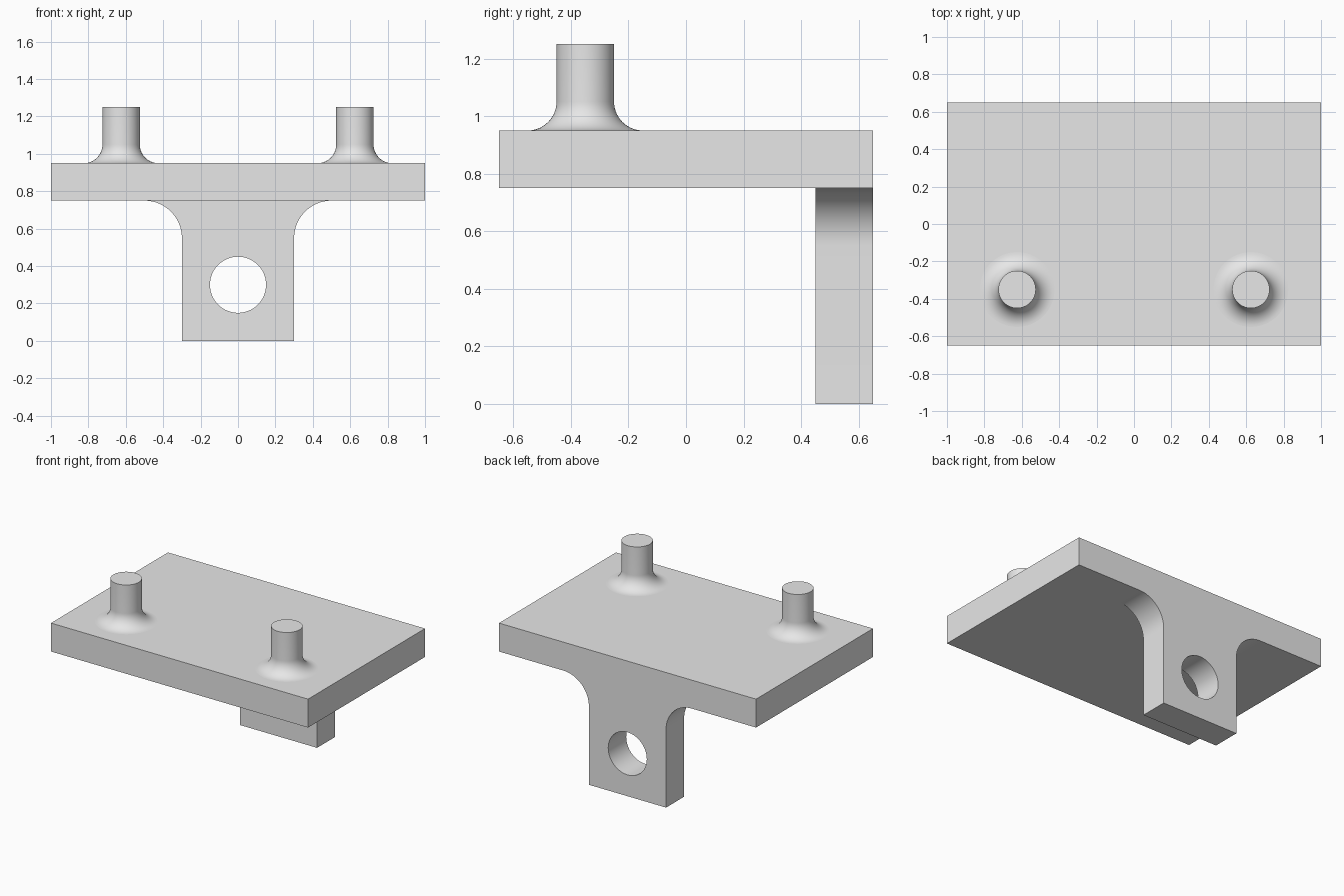
import bpy, bmesh, math

if "Cube" in bpy.data.objects:
    bpy.data.objects.remove(bpy.data.objects["Cube"])

grey = bpy.data.materials.new("light grey")
grey.diffuse_color = (0.8, 0.8, 0.8, 1)
grey.use_nodes = True
grey.node_tree.nodes["Principled BSDF"].inputs["Base Color"].default_value = grey.diffuse_color


def arc(cx, cy, r, a0, a1, n):
    """Points along an arc, angles in degrees."""
    return [(cx + r * math.cos(math.radians(a0 + (a1 - a0) * i / n)),
             cy + r * math.sin(math.radians(a0 + (a1 - a0) * i / n)))
            for i in range(n + 1)]


def add_object(name, bm):
    bmesh.ops.recalc_face_normals(bm, faces=bm.faces)
    mesh = bpy.data.meshes.new(name)
    bm.to_mesh(mesh)
    bm.free()
    mesh.materials.append(grey)
    obj = bpy.data.objects.new(name, mesh)
    bpy.context.collection.objects.link(obj)
    return obj


def shade(obj):
    bpy.ops.object.select_all(action='DESELECT')
    obj.select_set(True)
    bpy.context.view_layer.objects.active = obj
    bpy.ops.object.shade_smooth_by_angle(angle=math.radians(30))


# Flat plate
bm = bmesh.new()
bmesh.ops.create_cube(bm, size=1)
for v in bm.verts:
    v.co = (v.co.x * 2, v.co.y * 1.3, 0.85 + v.co.z * 0.2)
add_object("plate", bm)

# Hanging tab: filleted outline with a round hole, extruded along y
right = [(0.3, 0.0)] + arc(0.5, 0.55, 0.2, 180, 90, 20)
outline = right + [(-x, z) for x, z in reversed(right)]
hole = arc(0, 0.3, 0.15, 0, 360, 64)[:-1]
curve = bpy.data.curves.new("tab", 'CURVE')
curve.dimensions = '2D'
curve.fill_mode = 'BOTH'
curve.extrude = 0.1
for pts in (outline, hole):
    spline = curve.splines.new('POLY')
    spline.points.add(len(pts) - 1)
    for p, (x, z) in zip(spline.points, pts):
        p.co = (x, z, 0, 1)
    spline.use_cyclic_u = True
tmp = bpy.data.objects.new("tab_outline", curve)
bpy.context.collection.objects.link(tmp)
bpy.context.view_layer.update()
bm = bmesh.new()
bm.from_mesh(tmp.to_mesh())
tmp.to_mesh_clear()
bpy.data.objects.remove(tmp)
bmesh.ops.remove_doubles(bm, verts=bm.verts, dist=1e-5)
for v in bm.verts:
    x, z, d = v.co
    v.co = (x, 0.55 - d, z)
shade(add_object("tab", bm))

# Two pins with flared bases, lathed around their axes
profile = [(0.0, 1.25), (0.1, 1.25)] + arc(0.2, 1.05, 0.1, 180, 270, 14)
for side, sx in (("left", -1), ("right", 1)):
    cx, cy = sx * 0.625, -0.35
    bm = bmesh.new()
    vs = [bm.verts.new((cx + r, cy, z)) for r, z in profile]
    es = [bm.edges.new(pair) for pair in zip(vs, vs[1:])]
    bmesh.ops.spin(bm, geom=vs + es, cent=(cx, cy, 0), axis=(0, 0, 1),
                   angle=math.tau, steps=64)
    bmesh.ops.remove_doubles(bm, verts=bm.verts, dist=1e-5)
    pin = add_object(side + "_pin", bm)
    # make sure the surface faces outwards (the base is open)
    if max(pin.data.polygons, key=lambda p: p.center.z).normal.z < 0:
        pin.data.flip_normals()
    shade(pin)
